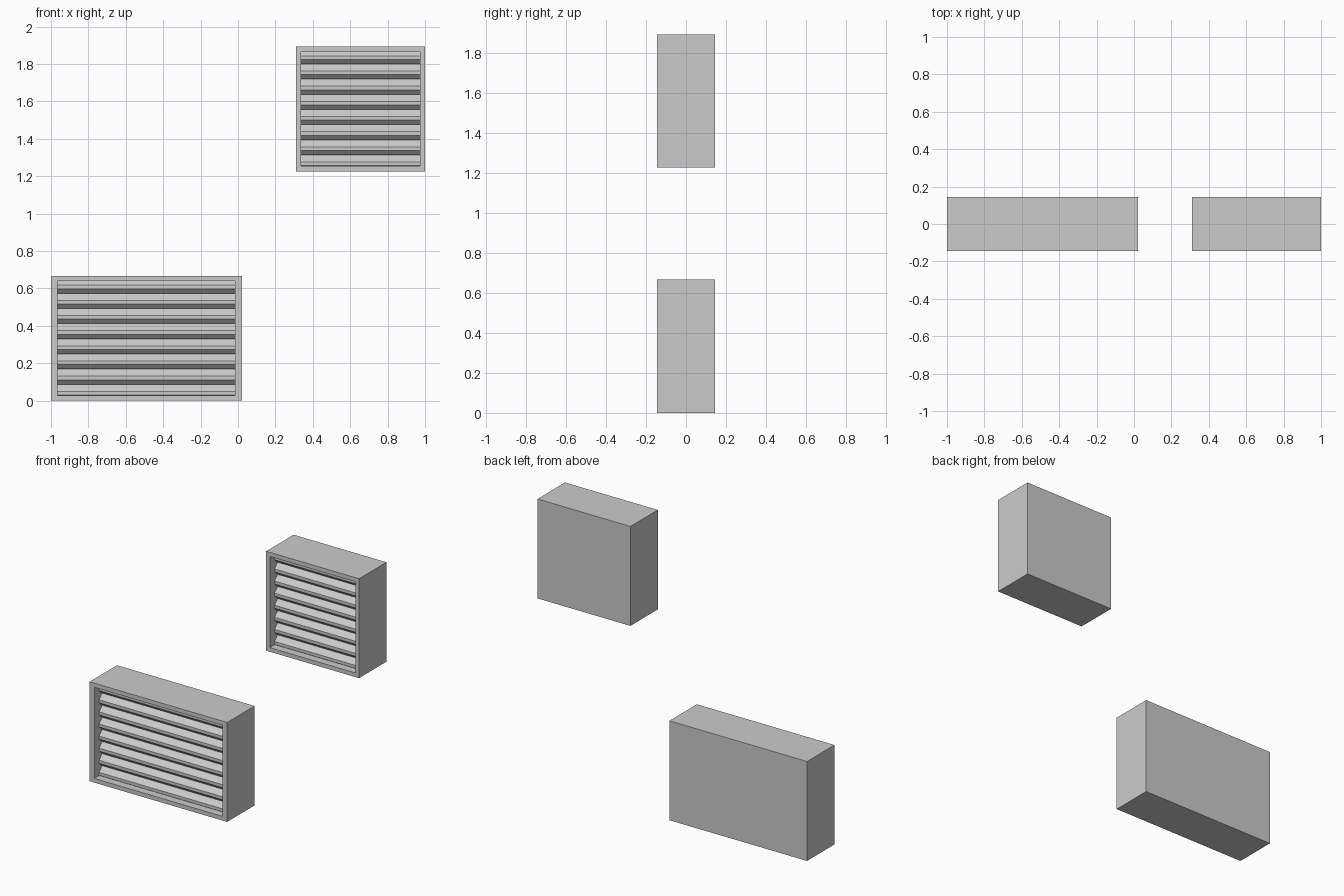
import bpy, bmesh

if "Cube" in bpy.data.objects:
    bpy.data.objects.remove(bpy.data.objects["Cube"])

Y0, Y1 = -0.145, 0.145      # front and back of both housings
WALL_Z, BACK = 0.028, 0.02  # frame thickness top/bottom, back panel
PITCH, SLATS = 0.0811, 8


def make_object(name, bm):
    bmesh.ops.recalc_face_normals(bm, faces=bm.faces)
    me = bpy.data.meshes.new(name)
    bm.to_mesh(me)
    bm.free()
    ob = bpy.data.objects.new(name, me)
    bpy.context.collection.objects.link(ob)
    return ob


def housing(name, x0, x1, z0, z1, wall_x):
    # Box with the front face inset and pushed back into an open case
    bm = bmesh.new()
    bmesh.ops.create_cube(bm, size=1)
    for v in bm.verts:
        v.co.x = x1 if v.co.x > 0 else x0
        v.co.y = Y1 if v.co.y > 0 else Y0
        v.co.z = z1 if v.co.z > 0 else z0
    bm.normal_update()
    front = min(bm.faces, key=lambda f: f.calc_center_median().y)
    bmesh.ops.inset_region(bm, faces=[front], thickness=0.01)
    cx, cz = (x0 + x1) / 2, (z0 + z1) / 2
    for v in front.verts:
        v.co.x = x1 - wall_x if v.co.x > cx else x0 + wall_x
        v.co.z = z1 - WALL_Z if v.co.z > cz else z0 + WALL_Z
    ext = bmesh.ops.extrude_discrete_faces(bm, faces=[front])
    for v in ext['faces'][0].verts:
        v.co.y = Y1 - BACK
    make_object(name, bm)


def slat(name, x0, x1, z, top):
    # Sloping blade with an upright nose and a chamfer under it
    y = Y0 + 0.05
    run = min(0.1, top - z - 0.044)
    prof = [(y, z + 0.044), (y, z + 0.024), (y + 0.024, z),
            (y + 0.024 + run, z + run), (y + run, z + 0.044 + run)]
    bm = bmesh.new()
    face = bm.faces.new([bm.verts.new((x0, a, b)) for a, b in prof])
    ext = bmesh.ops.extrude_face_region(bm, geom=[face])
    for v in ext['geom']:
        if isinstance(v, bmesh.types.BMVert):
            v.co.x = x1
    make_object(name, bm)


def louvre(name, x0, x1, z0, z1, wall_x):
    housing(name + "_housing", x0, x1, z0, z1, wall_x)
    for i in range(SLATS):
        slat(f"{name}_slat_{i + 1}", x0 + wall_x - 0.004, x1 - wall_x + 0.004,
             z0 + 0.006 + i * PITCH, z1 - WALL_Z + 0.004)


louvre("wide_vent", -1.0, 0.021, 0.0, 0.667, 0.036)
louvre("narrow_vent", 0.311, 1.0, 1.226, 1.893, 0.027)
